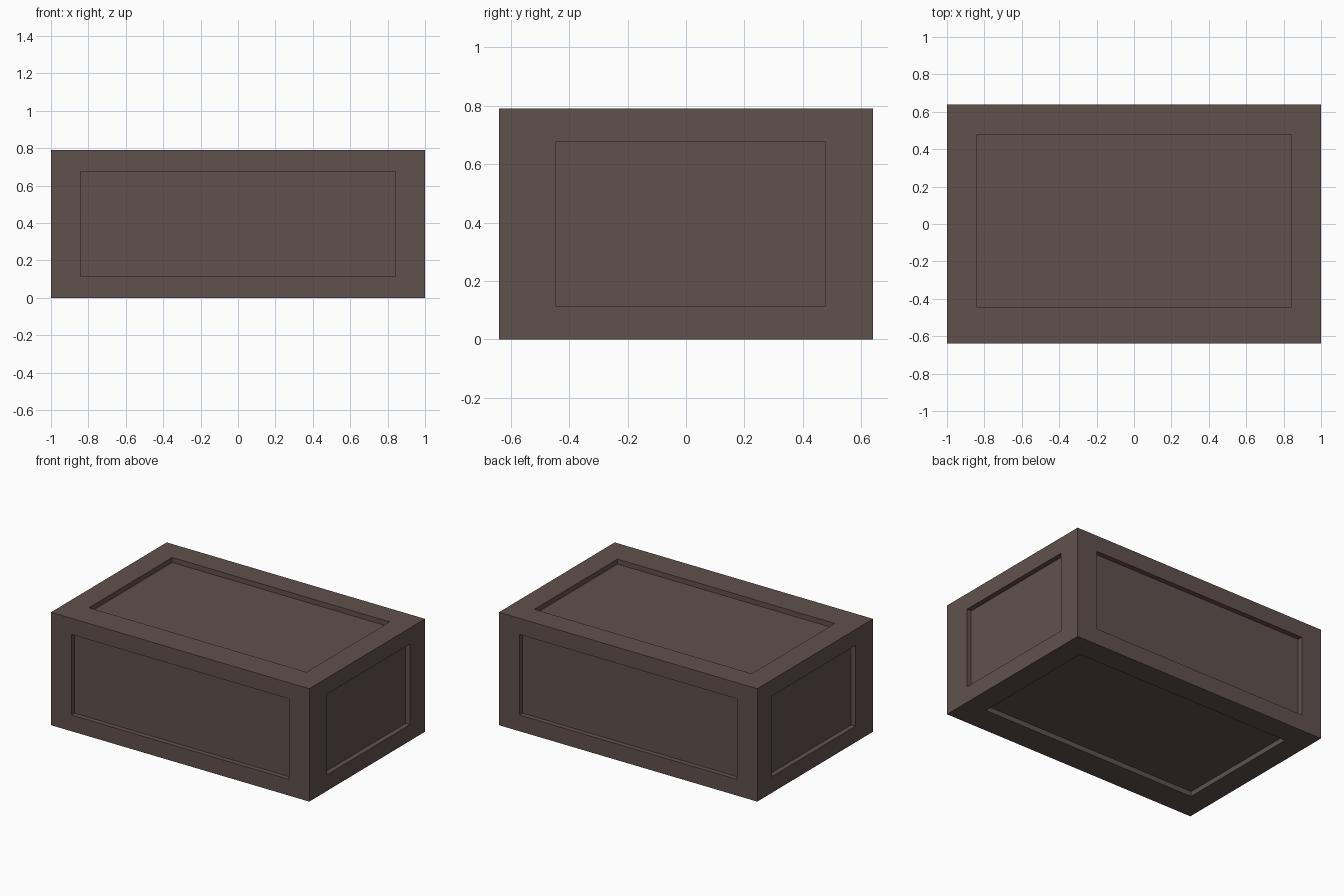
import bpy
import bmesh
from mathutils import Vector

default = bpy.data.objects.get("Cube")
if default:
    bpy.data.objects.remove(default, do_unlink=True)

# Outer box and the limits shared by all recessed panels
BOX_LOW, BOX_HIGH = Vector((-1, -0.64, 0)), Vector((1, 0.64, 0.79))
PANEL_LOW, PANEL_HIGH = Vector((-0.842, -0.445, 0.113)), Vector((0.842, 0.475, 0.677))
DEPTH = 0.035


def fit(vert, low, high, skip=None):
    """Snap a vertex to the nearer limit on every axis but one."""
    middle = (BOX_LOW + BOX_HIGH) / 2
    for axis in range(3):
        if axis != skip:
            vert.co[axis] = high[axis] if vert.co[axis] > middle[axis] else low[axis]


# Dark brown paint
paint = bpy.data.materials.new("dark_brown")
paint.use_nodes = True
colour = (0.117, 0.083, 0.075, 1)
paint.diffuse_color = colour
shader = next(n for n in paint.node_tree.nodes if n.type == 'BSDF_PRINCIPLED')
shader.inputs["Base Color"].default_value = colour

# Solid box
bm = bmesh.new()
bmesh.ops.create_cube(bm, size=1)
size = BOX_HIGH - BOX_LOW
for vert in bm.verts:
    vert.co = (BOX_LOW + BOX_HIGH) / 2 + vert.co * size
bm.normal_update()

# Recessed panel on every side
for face in list(bm.faces):
    normal = face.normal.copy()
    axis = max(range(3), key=lambda i: abs(normal[i]))
    bmesh.ops.inset_individual(bm, faces=[face], thickness=0.1)
    for vert in face.verts:
        fit(vert, PANEL_LOW, PANEL_HIGH, axis)
    panel = bmesh.ops.extrude_discrete_faces(bm, faces=[face])["faces"][0]
    bmesh.ops.translate(bm, verts=panel.verts[:], vec=-normal * DEPTH)

bmesh.ops.recalc_face_normals(bm, faces=bm.faces[:])
mesh = bpy.data.meshes.new("panelled_box")
bm.to_mesh(mesh)
bm.free()
mesh.materials.append(paint)
box = bpy.data.objects.new("panelled_box", mesh)
bpy.context.collection.objects.link(box)
